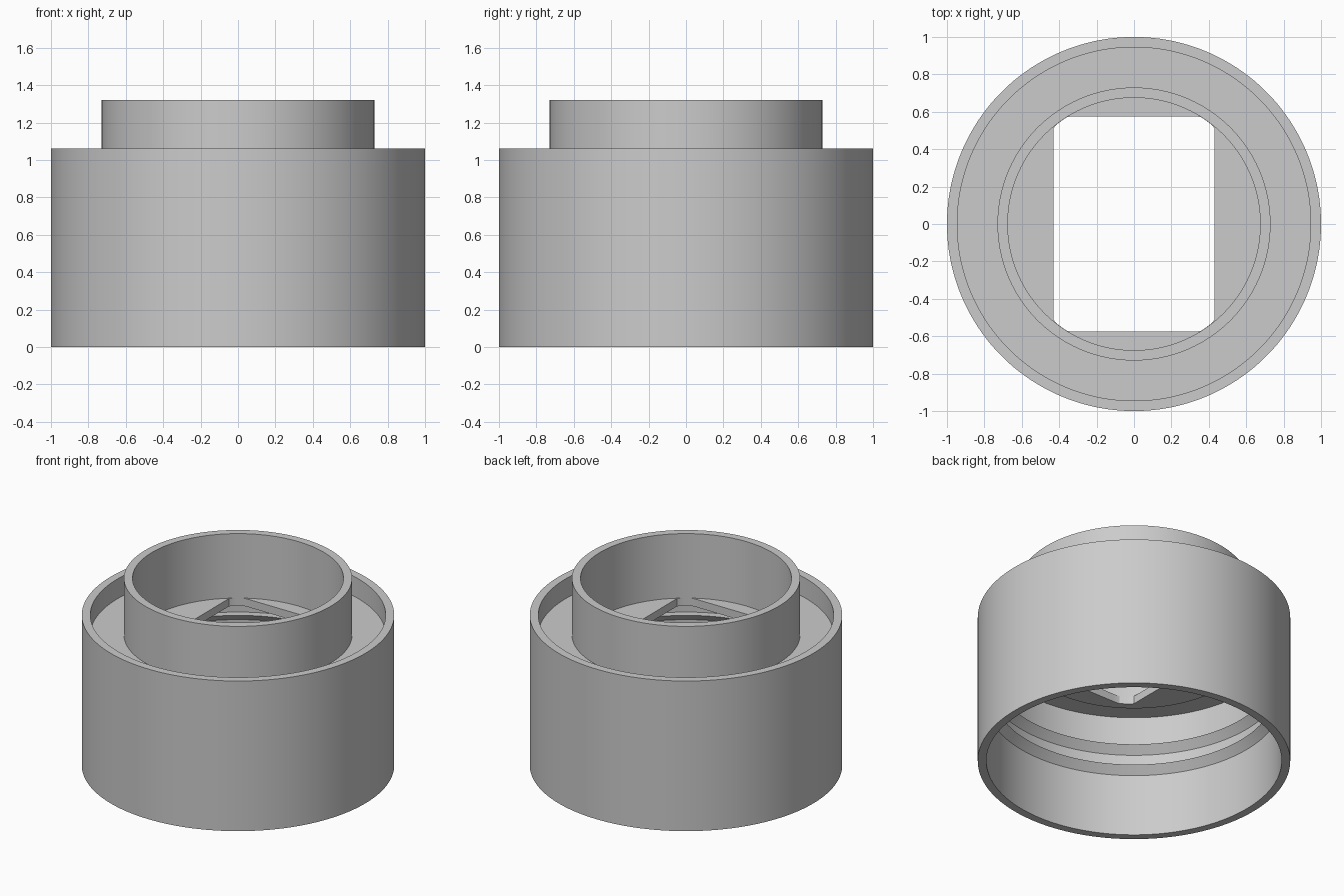
import bpy, bmesh
from math import sin, cos, pi, radians

cube = bpy.data.objects.get("Cube")
if cube:
    bpy.data.objects.remove(cube)

SEGMENTS = 180
WALL = 0.055
R_OUT, R_IN = 1.0, 1.0 - WALL              # skirt
C_OUT, C_IN = 0.73, 0.73 - WALL            # collar
Z_RIM, Z_TOP = 1.06, 1.32
Z_PLATE, Z_FLOOR = 0.865, 0.81             # undersides of deck and collar floor
HOLE_X, HOLE_Y = 0.43, 0.575               # half sizes of the opening
HOLE = None                                # marks a point on the opening's edge

grey = bpy.data.materials.new("plain grey")
grey.use_nodes = True
colour = (0.6, 0.6, 0.6, 1)
grey.diffuse_color = colour
grey.node_tree.nodes["Principled BSDF"].inputs["Base Color"].default_value = colour


def hole_radius(a):
    """Rectangular opening with its corners clipped by the collar's bore."""
    return min(C_IN - 0.001,
               HOLE_X / max(abs(cos(a)), 1e-6),
               HOLE_Y / max(abs(sin(a)), 1e-6))


def ridge(z):
    """Snap ridge: flat on top, sloped underneath."""
    return [(R_IN, z), (R_IN - 0.05, z), (R_IN, z - 0.053)]


def lathe(name, profile):
    bm = bmesh.new()
    rings = []
    for i in range(SEGMENTS):
        a = 2 * pi * i / SEGMENTS
        ring = []
        for r, z in profile:
            r = hole_radius(a) if r is HOLE else r
            ring.append(bm.verts.new((r * cos(a), r * sin(a), z)))
        rings.append(ring)
    n = len(profile)
    for i, ring in enumerate(rings):
        after = rings[(i + 1) % SEGMENTS]
        for j in range(n):
            k = (j + 1) % n
            bm.faces.new((ring[j], after[j], after[k], ring[k]))
    bmesh.ops.recalc_face_normals(bm, faces=bm.faces)
    mesh = bpy.data.meshes.new(name)
    bm.to_mesh(mesh)
    bm.free()
    mesh.materials.append(grey)
    obj = bpy.data.objects.new(name, mesh)
    bpy.context.collection.objects.link(obj)
    return obj


# Collar floor and deck underside, then the skirt's inside with two ridges
profile = [(HOLE, Z_FLOOR), (C_OUT, Z_FLOOR), (C_OUT, Z_PLATE), (R_IN, Z_PLATE)]
profile += ridge(0.64) + ridge(0.49)
# Skirt outside, rim and deck top
profile += [(R_IN, 0), (R_OUT, 0), (R_OUT, Z_RIM), (R_IN, Z_RIM),
            (R_IN, Z_PLATE + WALL), (C_OUT, Z_PLATE + WALL)]
# Collar wall and collar floor top
profile += [(C_OUT, Z_TOP), (C_IN, Z_TOP), (C_IN, Z_PLATE), (HOLE, Z_PLATE)]

adapter = lathe("ring_adapter", profile)

bpy.ops.object.select_all(action='DESELECT')
adapter.select_set(True)
bpy.context.view_layer.objects.active = adapter
bpy.ops.object.shade_smooth_by_angle(angle=radians(25))
